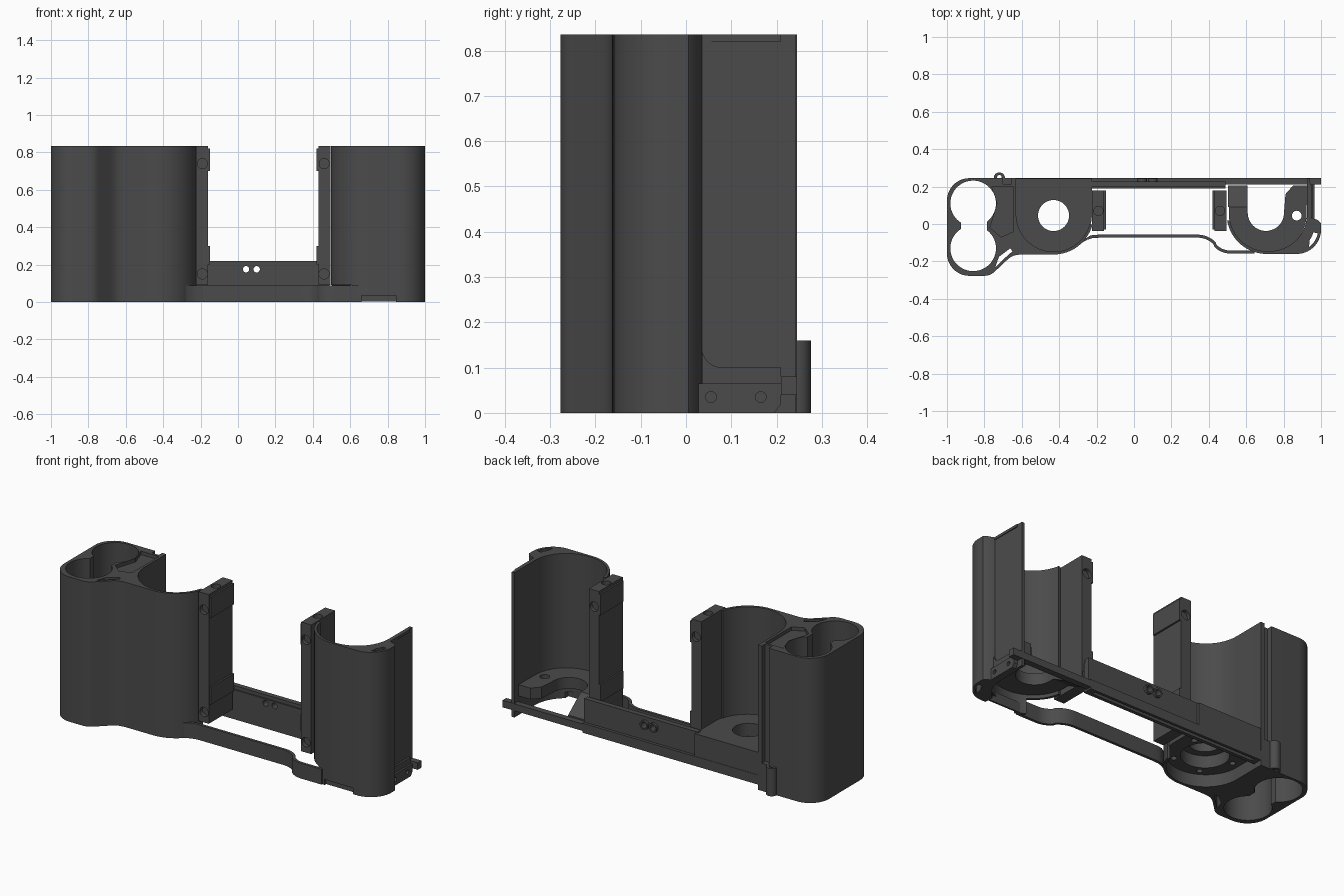
import bpy, bmesh, math

if "Cube" in bpy.data.objects:
    bpy.data.objects.remove(bpy.data.objects["Cube"])

mat = bpy.data.materials.new("dark grey plastic")
mat.diffuse_color = (0.07, 0.07, 0.07, 1)
mat.use_nodes = True
mat.node_tree.nodes["Principled BSDF"].inputs["Base Color"].default_value = mat.diffuse_color


def arc(cx, cy, r, a0, a1, n=16):
    return [(cx + r * math.cos(math.radians(a0 + (a1 - a0) * i / n)),
             cy + r * math.sin(math.radians(a0 + (a1 - a0) * i / n))) for i in range(n + 1)]


def circle(cx, cy, r, n=40):
    return arc(cx, cy, r, 0, 360, n)[:-1]


def rect(x0, x1, y0, y1):
    return [(x0, y0), (x1, y0), (x1, y1), (x0, y1)]


def prism(name, pts, lo, hi, axis='z'):
    """Extrude a flat outline along z (x,y), y (x,z) or x (y,z)."""
    place = {'z': lambda a, b, c: (a, b, c), 'y': lambda a, b, c: (a, c, b),
             'x': lambda a, b, c: (c, a, b)}[axis]
    bm = bmesh.new()
    low = [bm.verts.new(place(a, b, lo)) for a, b in pts]
    high = [bm.verts.new(place(a, b, hi)) for a, b in pts]
    bm.faces.new(low)
    bm.faces.new(high)
    for i in range(len(pts)):
        j = (i + 1) % len(pts)
        bm.faces.new((low[i], low[j], high[j], high[i]))
    bmesh.ops.recalc_face_normals(bm, faces=bm.faces)
    me = bpy.data.meshes.new(name)
    bm.to_mesh(me)
    bm.free()
    me.materials.append(mat)
    ob = bpy.data.objects.new(name, me)
    bpy.context.collection.objects.link(ob)
    return ob


def cut(ob, *args):
    """Subtract a prism from a part."""
    cutter = prism("cutter", *args)
    bpy.context.view_layer.objects.active = ob
    m = ob.modifiers.new("cut", 'BOOLEAN')
    m.operation, m.solver, m.object = 'DIFFERENCE', 'EXACT', cutter
    bpy.ops.object.modifier_apply(modifier=m.name)
    bpy.data.objects.remove(cutter)


H = 0.835

# Left grip: battery housing and curved cavity wall
left = prism("left_grip",
             arc(-.88, -.157, .12, 180, 270) + arc(-.80, -.197, .08, 270, 315, 8)
             + [(-.685, -.198), (-.665, -.181), (-.643, -.169), (-.61, -.163)]
             + arc(-.43, .052, .215, 270, 345, 24) + arc(-.43, .052, .2, 345, 180, 40)
             + [(-.63, .245)] + arc(-.88, .125, .12, 90, 180), 0, H)
for y in (.11, -.13):
    cut(left, circle(-.86, y, .122, 48), -.1, 1)
cut(left, rect(-.925, -.785, -.06, .04), -.1, 1)
cut(left, [(-.742, -.232), (-.685, -.177), (-.65, -.146), (-.662, -.13), (-.722, -.175)], -.1, 1)
cut(left, [(-.77, -.02), (-.71, -.07), (-.645, -.04), (-.645, .2), (-.76, .2), (-.73, .11)], .815, 1)
cut(left, rect(-.70, -.655, .215, .3), .16, 1)

# Left cavity floor with bored hole and stepped underside
lfloor = prism("left_floor", arc(-.43, .052, .205, 180, 360, 40) + [(-.225, .243), (-.635, .243)], .07, .215)
cut(lfloor, circle(-.43, .045, .083), 0, 1)
cut(lfloor, circle(-.43, .045, .125), 0, .14)
for a in (30, 100, 170, 240, 310):
    x, y = arc(-.43, .045, .16, a, a, 1)[0]
    cut(lfloor, circle(x, y, .016, 16), 0, .11)

# Right grip: curved wall, thick corner and thin side wall
right = prism("right_grip",
              arc(.71, .055, .215, 190, 270, 24) + arc(.87, -.03, .13, 270, 360, 20)
              + [(1, .005), (.985, .02), (.945, .035), (.942, .243), (.925, .243)]
              + arc(.725, .055, .2, 0, -90, 24) + arc(.71, .055, .2, 270, 190, 24), 0, H)
slit = arc(.87, -.03, .114, 305, 350, 12) + arc(.865, -.025, .095, 348, 322, 12)
cut(right, slit, -.1, 1)
cut(right, rect(.3, .61, -.3, .3), -.1, .09)
cut(right, rect(.66, .845, -.3, -.08), -.1, .035)
prism("notch_backing", rect(.64, .865, -.142, -.132), .002, .06)

# Side plate: base with two holes, rounded inner corner, top lip
base = prism("side_plate_base", [(.02, 0), (.195, 0), (.21, .02), (.21, .065), (.02, .065)], .93, .966, 'x')
for y in (.055, .165):
    cut(base, circle(y, .035, .012, 16), .95, 1.1, 'x')
prism("side_corner", [(.035, .06), (.21, .06), (.21, .10), (.08, .10)]
      + arc(.08, .145, .045, 270, 180, 8), .935, .955, 'x')
prism("side_lip", rect(.035, .21, .82, H), .935, .948, 'x')

# Right cavity floor with open slot and a sloped arm
rfloor = prism("right_floor",
               arc(.715, .055, .208, 180, 360, 40) + [(.925, .205), (.85, .205), (.81, .16)]
               + arc(.705, .06, .097, 0, -180, 24) + [(.608, .09), (.507, .09)], .11, .175)
cut(rfloor, circle(.87, .045, .026, 24), 0, 1)
prism("sloped_arm", [(.09, .175), (.205, .085), (.205, .05), (.09, .11)], .503, .608, 'x')

# Inner posts with screw holes and raised end pads
for s, tag in ((1, "left"), (-1, "right")):
    def mx(x, s=s):
        return x if s == 1 else .27 - x
    def span(a, b):
        return sorted((mx(a), mx(b)))
    post = prism(tag + "_post", rect(*span(-.224, -.16), -.038, .18), .09, H)
    for z in (.15, .74):
        cut(post, circle(mx(-.19), z, .027, 24), -.1, -.015, 'y')
        cut(post, circle(mx(-.19), z, .027, 24), .16, .3, 'y')
    cut(post, circle(mx(-.19), .07, .025, 24), .80, 1)
    for n, z0, z1 in (("lower", .2, .30), ("upper", .70, .82)):
        prism(tag + "_" + n + "_pad", rect(*span(-.165, -.15), -.03, .18), z0, z1)

# Back beam with two through holes
beam = prism("back_beam", rect(-.235, .49, .19, .228), .06, .22)
cut(beam, rect(-.3, .6, .1, .198), .2, 1)
for x in (.043, .1):
    cut(beam, circle(x, .175, .017, 20), 0, 1, 'y')
    boss = prism("beam_boss", circle(x, .175, .026, 20), .22, .243, 'y')
    cut(boss, circle(x, .175, .017, 20), 0, 1, 'y')

# Lower back rail along the whole width
rail = prism("back_rail", rect(-.66, .49, .19, .245), .03, .085)
cut(rail, rect(-.6, .45, .21, .23), 0, .05)
prism("rail_extension", rect(.48, 1, .21, .245), .04, .08)

# Thin front strip
strip_out = [(-.278, -.10), (-.25, -.084), (-.22, -.075), (-.18, -.073)] \
    + arc(.34, -.193, .12, 90, 45, 8) + arc(.515, -.038, .12, 225, 270, 8) + [(.645, -.158)]
strip_in = [(-.262, -.08), (-.235, -.062), (-.21, -.058), (-.18, -.057)] \
    + arc(.34, -.193, .136, 90, 45, 8) + arc(.515, -.038, .104, 225, 270, 8) + [(.645, -.142)]
prism("front_strip", strip_out + strip_in[::-1], 0, .088)

# Small strap tube on the back
tube = prism("strap_tube", circle(-.72, .246, .03, 24), 0, .16)
cut(tube, circle(-.72, .25, .012, 16), -.1, 1)

# Smooth curved walls, keep hard edges
for ob in bpy.context.collection.objects:
    ob.select_set(True)
bpy.context.view_layer.objects.active = left
bpy.ops.object.shade_smooth_by_angle(angle=math.radians(30))
